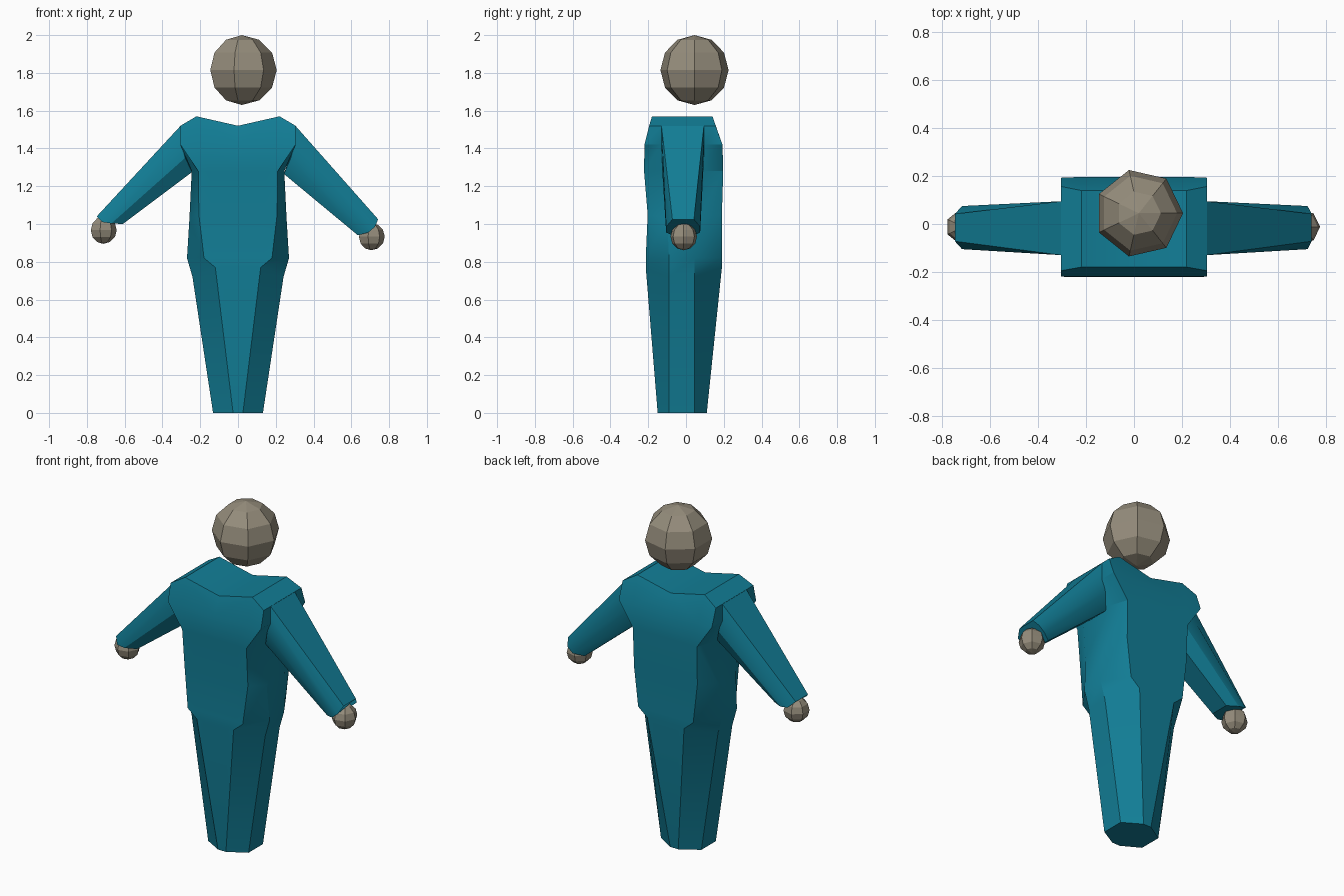
import bpy, bmesh, math

if "Cube" in bpy.data.objects:
    bpy.data.objects.remove(bpy.data.objects["Cube"])


def material(name, rgb):
    m = bpy.data.materials.new(name)
    m.diffuse_color = (*rgb, 1)
    m.use_nodes = True
    m.node_tree.nodes["Principled BSDF"].inputs["Base Color"].default_value = m.diffuse_color
    return m


CLOTH = material("teal cloth", (0.006, 0.21, 0.31))
SKIN = material("taupe", (0.30, 0.265, 0.20))


def make(name, bm, mat):
    bmesh.ops.recalc_face_normals(bm, faces=bm.faces)
    me = bpy.data.meshes.new(name)
    bm.to_mesh(me)
    bm.free()
    me.materials.append(mat)
    ob = bpy.data.objects.new(name, me)
    bpy.context.collection.objects.link(ob)
    return ob


def loft(bm, rings, closed):
    """Join equal-length rows of points with quads."""
    rows = [[bm.verts.new(p) for p in r] for r in rings]
    n = len(rows[0])
    for a, b in zip(rows, rows[1:]):
        for i in range(n if closed else n - 1):
            j = (i + 1) % n
            bm.faces.new((a[i], a[j], b[j], b[i]))
    return rows


def ball(name, centre, r, sides=7, steps=6):
    bm = bmesh.new()
    cx, cy, cz = centre
    rings = []
    for k in range(1, steps):
        t = math.pi * k / steps
        rings.append([(cx + r * math.sin(t) * math.cos(2 * math.pi * i / sides),
                       cy + r * math.sin(t) * math.sin(2 * math.pi * i / sides),
                       cz + r * math.cos(t)) for i in range(sides)])
    rows = loft(bm, rings, True)
    for row, z in ((rows[0], cz + r), (rows[-1], cz - r)):
        pole = bm.verts.new((cx, cy, z))
        for i in range(sides):
            bm.faces.new((row[i], row[(i + 1) % sides], pole))
    make(name, bm, SKIN)


def half_ring(xf, yf, zf, xs, ysf, ysb, zs, yb):
    """Half of the body outline, from front centre round to back centre."""
    return [(0, yf, zf), (xf * .7, yf, zf), (xf, yf, zf), (xs, ysf, zs),
            (xs, ysb, zs), (xf, yb, zf), (xf * .7, yb, zf), (0, yb, zf)]


# Body: one half lofted upwards, then mirrored
rings = [
    half_ring(.026, -.15, 0, .132, -.09, .045, 0, .11),
    half_ring(.12, -.213, .77, .241, -.09, .045, .72, .19),
    half_ring(.18, -.213, .82, .27, -.09, .045, .82, .19),
    half_ring(.207, -.203, 1.05, .257, -.10, .07, 1.03, .19),
    half_ring(.21, -.222, 1.28, .245, -.13, .095, 1.28, .197),
    half_ring(.305, -.22, 1.42, .305, -.13, .095, 1.42, .193),
    [(0, -.18, 1.52), (.22, -.18, 1.57), (.305, -.195, 1.52), (.305, -.13, 1.52),
     (.305, .095, 1.52), (.305, .157, 1.52), (.22, .14, 1.57), (0, .14, 1.52)],
]
bm = bmesh.new()
rows = loft(bm, rings, False)
bm.faces.new(rows[0])
top = rows[-1]
bm.faces.new((top[0], top[1], top[6], top[7]))
bm.faces.new(top[1:7])
body = make("body", bm, CLOTH)
mirror = body.modifiers.new("mirror", 'MIRROR')
mirror.use_clip = True


# Arms: eight-sided tapering sleeves given by (x, z) at four heights
def arm(name, side, root, cuff):
    bm = bmesh.new()
    rings = []
    for pts, wide, narrow in ((root, (-.13, .095), ((-.13, .095), (-.09, .055))),
                              (cuff, (-.105, .075), ((-.072, .042), (-.072, .042)))):
        spans = (narrow[0], wide, wide, narrow[1])
        front = [(side * x, s[0], z) for (x, z), s in zip(pts, spans)]
        back = [(side * x, s[1], z) for (x, z), s in zip(pts, spans)]
        rings.append(front + back[::-1])
    for row in loft(bm, rings, True):
        bm.faces.new(row)
    return make(name, bm, CLOTH)


right_arm = arm("arm_right", 1,
                [(.304, 1.52), (.304, 1.45), (.28, 1.35), (.243, 1.265)],
                [(.742, 1.025), (.725, .985), (.69, .955), (.635, .94)])
left_arm = arm("arm_left", -1,
               [(.304, 1.52), (.304, 1.45), (.28, 1.35), (.243, 1.275)],
               [(.748, 1.04), (.718, 1.01), (.67, 1.003), (.61, 1.0)])

# Smooth the cloth where it bends gently
for ob in (body, right_arm, left_arm):
    bpy.ops.object.select_all(action='DESELECT')
    ob.select_set(True)
    bpy.context.view_layer.objects.active = ob
    bpy.ops.object.shade_smooth_by_angle(angle=math.radians(30))

# Head and hands: floating faceted balls
ball("head", (.02, .045, 1.815), .185)
ball("hand_right", (.705, -.012, .933), .072)
ball("hand_left", (-.714, -.012, .967), .072)
